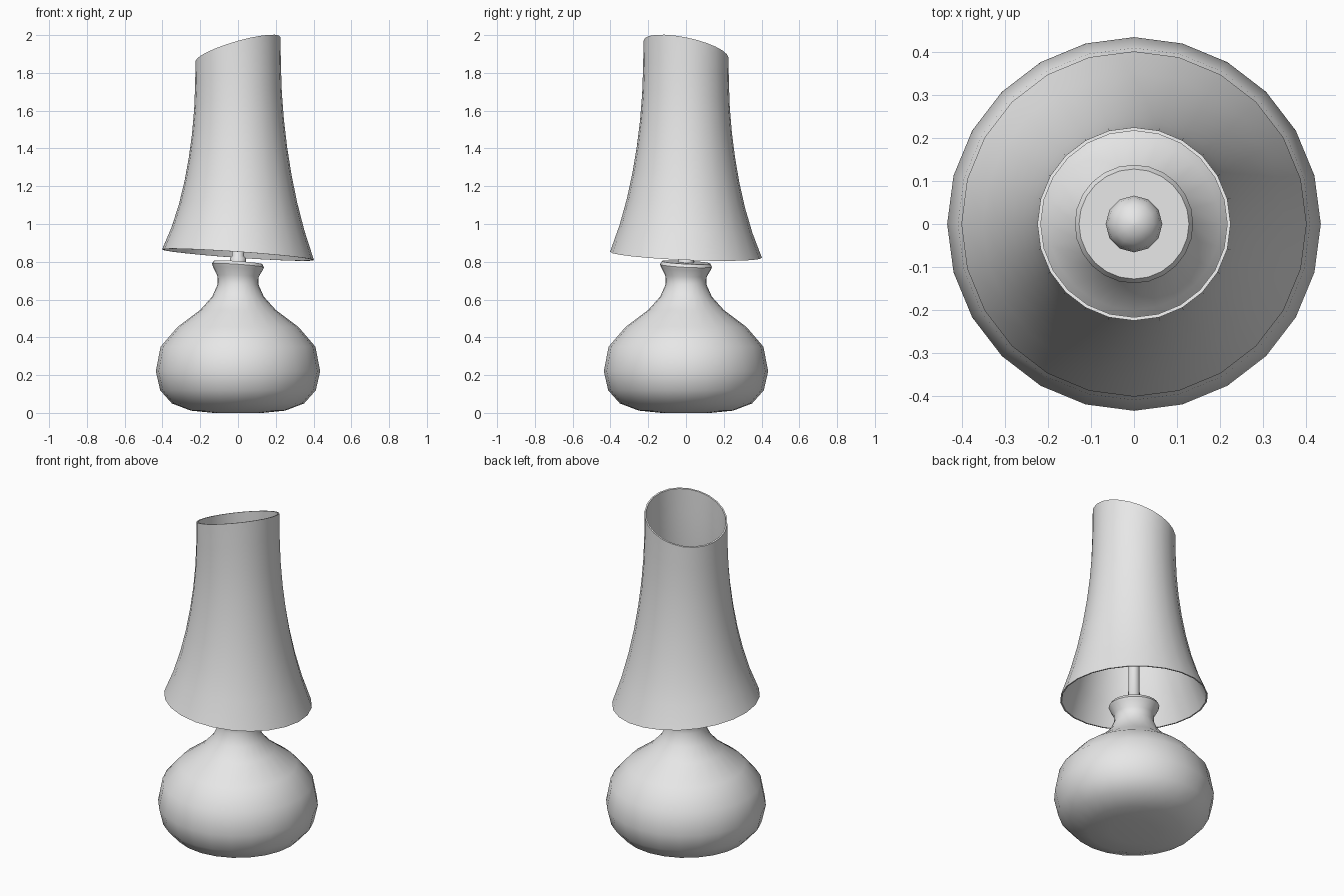
import bpy, bmesh, math

cube = bpy.data.objects.get("Cube")
if cube:
    bpy.data.objects.remove(cube, do_unlink=True)

grey = bpy.data.materials.new("light_grey")
grey.use_nodes = True
grey.diffuse_color = (0.8, 0.8, 0.8, 1)
grey.node_tree.nodes["Principled BSDF"].inputs["Base Color"].default_value = (0.8, 0.8, 0.8, 1)


def loft(name, rings, sides, loop=False, angle=45):
    """Skin rings of (radius, height, slope_x, slope_y); cap the ends or close into a loop."""
    bm = bmesh.new()
    rows = []
    for r, z, sx, sy in rings:
        row = []
        for i in range(sides):
            a = math.tau * i / sides
            x, y = r * math.cos(a), r * math.sin(a)
            row.append(bm.verts.new((x, y, z + sx * x + sy * y)))
        rows.append(row)
    pairs = list(zip(rows, rows[1:]))
    if loop:
        pairs.append((rows[-1], rows[0]))
    else:
        bm.faces.new(rows[0][::-1])
        bm.faces.new(rows[-1])
    for low, high in pairs:
        for i in range(sides):
            j = (i + 1) % sides
            bm.faces.new((low[i], low[j], high[j], high[i]))
    bmesh.ops.recalc_face_normals(bm, faces=bm.faces)
    mesh = bpy.data.meshes.new(name)
    bm.to_mesh(mesh)
    bm.free()
    mesh.materials.append(grey)
    obj = bpy.data.objects.new(name, mesh)
    bpy.context.collection.objects.link(obj)
    bpy.ops.object.select_all(action='DESELECT')
    obj.select_set(True)
    bpy.context.view_layer.objects.active = obj
    bpy.ops.object.shade_smooth_by_angle(angle=math.radians(angle))
    return obj


def level(profile):
    return [(r, z, 0, 0) for r, z in profile]


# Rounded vase base with a narrow neck and a slightly tilted lip
base = level([(0.13, 0), (0.25, 0.012), (0.35, 0.05), (0.412, 0.12), (0.435, 0.22),
              (0.41, 0.35), (0.32, 0.455), (0.2, 0.545), (0.137, 0.615), (0.108, 0.68)])
base += [(0.11, 0.725, -0.03, -0.03), (0.132, 0.765, -0.06, -0.05),
         (0.138, 0.78, -0.07, -0.05), (0.128, 0.797, -0.07, -0.05)]
loft("vase_base", base, 24)

# Flared shade with slanted rims and a thin wall
BOTTOM = (0.837, -0.07, -0.04)
TOP = (1.925, 0.28, -0.2)
radii = [0.402, 0.352, 0.313, 0.283, 0.26, 0.243, 0.232, 0.227, 0.225]
outer = []
for k, r in enumerate(radii):
    t = k / (len(radii) - 1)
    z, sx, sy = (b + (e - b) * t for b, e in zip(BOTTOM, TOP))
    outer.append((r, z, sx, sy))
inner = [(r - 0.008, z, sx, sy) for r, z, sx, sy in reversed(outer)]
loft("lamp_shade", outer + inner, 24, loop=True)

# Stem with a collar where it meets the base
loft("stem", level([(0.042, 0.78), (0.042, 0.82), (0.032, 0.83), (0.03, 1.12)]), 12)

# Round bulb on top of the stem
bulb = []
for k in range(1, 8):
    a = math.pi * k / 8
    bulb.append((0.066 * math.sin(a), 1.16 - 0.066 * math.cos(a)))
loft("bulb", level([(0.004, 1.094)] + bulb + [(0.004, 1.226)]), 12, angle=60)
